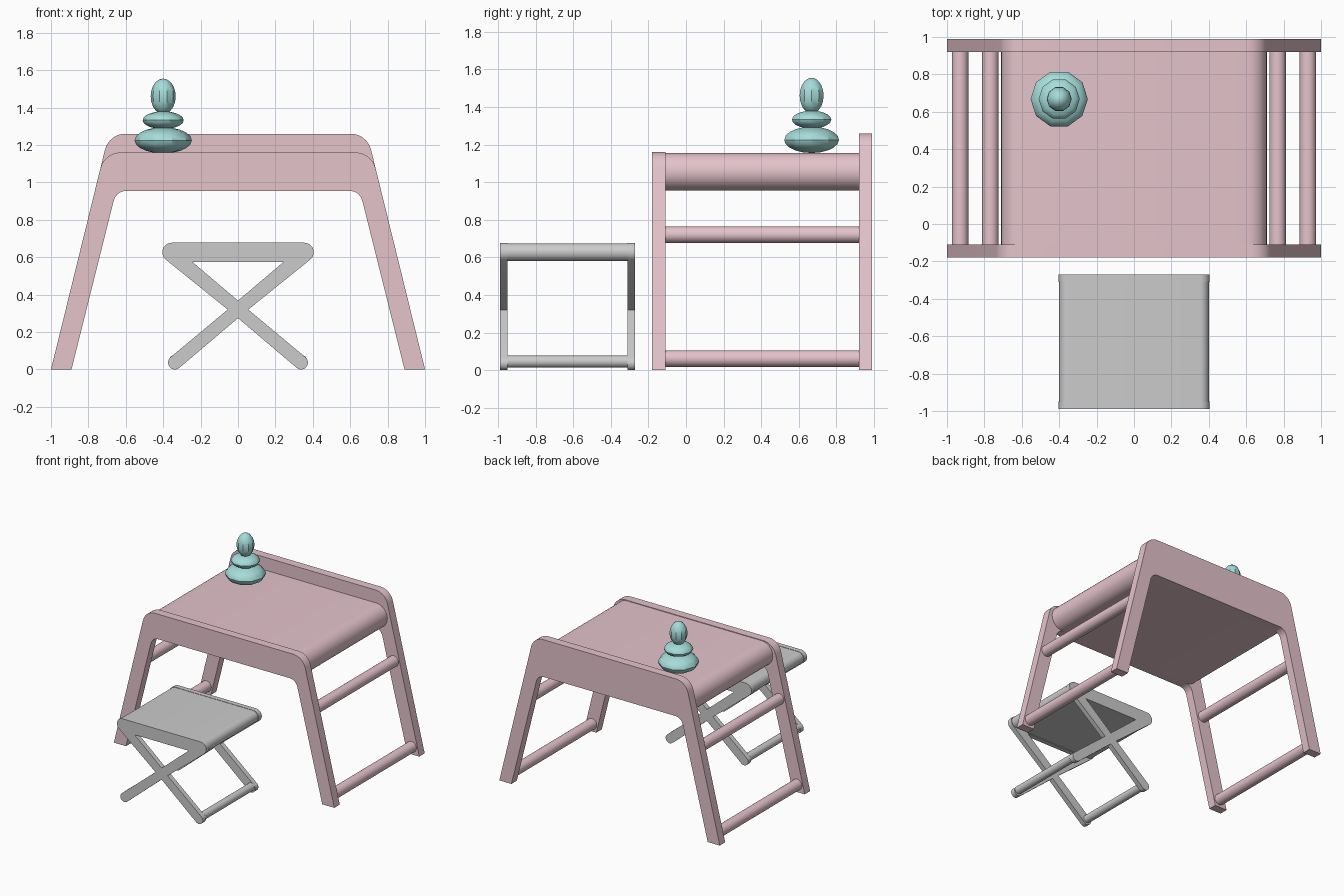
import bpy, bmesh
from math import sin, cos, radians, pi
from mathutils import Vector, Matrix

if "Cube" in bpy.data.objects:
    bpy.data.objects.remove(bpy.data.objects["Cube"])


def material(name, rgb):
    m = bpy.data.materials.new(name)
    m.diffuse_color = (*rgb, 1)
    m.use_nodes = True
    m.node_tree.nodes["Principled BSDF"].inputs["Base Color"].default_value = m.diffuse_color
    return m


PINK = material("pink", (0.78, 0.55, 0.60))
TEAL = material("teal", (0.38, 0.72, 0.70))


def finish(name, bm, mat=None, angle=30):
    """Turn a bmesh into a smooth-by-angle object."""
    bmesh.ops.recalc_face_normals(bm, faces=bm.faces)
    me = bpy.data.meshes.new(name)
    bm.to_mesh(me)
    bm.free()
    for p in me.polygons:
        p.use_smooth = True
    me.set_sharp_from_angle(angle=radians(angle))
    if mat:
        me.materials.append(mat)
    ob = bpy.data.objects.new(name, me)
    bpy.context.collection.objects.link(ob)
    return ob


def extrude(name, loops, y0, y1, mat=None):
    """Fill x-z outlines (later loops are holes) and extrude from y0 to y1."""
    cu = bpy.data.curves.new(name + "_outline", 'CURVE')
    cu.dimensions = '2D'
    cu.fill_mode = 'BOTH'
    cu.extrude = (y1 - y0) / 2
    for pts in loops:
        sp = cu.splines.new('POLY')
        sp.points.add(len(pts) - 1)
        for p, q in zip(sp.points, pts):
            p.co = (q[0], q[1], 0, 1)
        sp.use_cyclic_u = True
    tmp = bpy.data.objects.new(name + "_outline", cu)
    bpy.context.collection.objects.link(tmp)
    dg = bpy.context.evaluated_depsgraph_get()
    me = bpy.data.meshes.new_from_object(tmp.evaluated_get(dg))
    bm = bmesh.new()
    bm.from_mesh(me)
    bpy.data.objects.remove(tmp)
    bpy.data.curves.remove(cu)
    bpy.data.meshes.remove(me)
    bmesh.ops.remove_doubles(bm, verts=bm.verts, dist=1e-5)
    bm.transform(Matrix.Translation((0, (y0 + y1) / 2, 0)) @ Matrix.Rotation(pi / 2, 4, 'X'))
    return finish(name, bm, mat)


def arc(cx, cz, r, a0, a1, n=12):
    return [(cx + r * cos(radians(a0 + (a1 - a0) * i / n)),
             cz + r * sin(radians(a0 + (a1 - a0) * i / n))) for i in range(n + 1)]


def fillet(a, p, b, t, n=8):
    """Round corner p between a and b, starting t away from the corner."""
    a, p, b = Vector(a), Vector(p), Vector(b)
    u, v = (a - p).normalized(), (b - p).normalized()
    c = p + (u + v) * t / (1 + u.dot(v))
    d0, d1 = p + u * t - c, p + v * t - c
    ang = d0.angle_signed(d1)
    return [tuple(c + Matrix.Rotation(-ang * i / n, 2) @ d0) for i in range(n + 1)]


def mirrored(half):
    return half + [(-x, z) for x, z in reversed(half)]


def stadium(half_w, z0, z1):
    r = (z1 - z0) / 2
    return mirrored(arc(half_w - r, z0 + r, r, 90, -90, 16))


def rod(name, x, z, r, y0, y1, mat=None):
    bm = bmesh.new()
    bmesh.ops.create_cone(bm, cap_ends=True, segments=24, radius1=r, radius2=r, depth=y1 - y0,
                          matrix=Matrix.Translation((x, (y0 + y1) / 2, z)) @ Matrix.Rotation(pi / 2, 4, 'X'))
    finish(name, bm, mat)


# Desk end frames: splayed legs with a rounded bridge
def desk_frame(name, top, y0, y1):
    outer = (1 - 0.2458 * top, top)
    inner = (0.651, 0.955)
    half = fillet((0, top), outer, (1, 0), 0.088)
    half += [(1, 0), (0.89, 0)]
    half += fillet((0.89, 0), inner, (0, 0.955), 0.055)
    extrude(name, [mirrored(half)], y0, y1, PINK)


desk_frame("desk_front_frame", 1.16, -0.18, -0.11)
desk_frame("desk_back_frame", 1.26, 0.92, 0.99)

# Desk top with rounded sides, and side rungs
extrude("desk_top", [stadium(0.71, 0.955, 1.155)], -0.11, 0.92, PINK)
for side, s in (("left", -1), ("right", 1)):
    rod(f"desk_lower_rung_{side}", s * 0.93, 0.062, 0.044, -0.11, 0.92, PINK)
    rod(f"desk_upper_rung_{side}", s * 0.768, 0.721, 0.044, -0.11, 0.92, PINK)

# Stool end frames: top bar and crossed legs in one outline with a triangular hole
half = arc(0.354, 0.6265, 0.051, 90, -50)
half += [(0.055, 0.32)]
half += arc(0.337, 0.037, 0.037, 50, -130)
outline = mirrored(half + [(0, 0.274)])[:]
outline.remove((0, 0.274))
hole = [(-0.245, 0.5755), (0.245, 0.5755), (0, 0.368)]
for end, y0, y1 in (("front", -0.99, -0.95), ("back", -0.31, -0.27)):
    extrude(f"stool_{end}_frame", [outline, hole], y0, y1)

# Stool seat and floor rungs
extrude("stool_seat", [stadium(0.40, 0.58, 0.675)], -0.95, -0.31)
for side, s in (("left", -1), ("right", 1)):
    rod(f"stool_rung_{side}", s * 0.337, 0.046, 0.032, -0.95, -0.31)

# Stacked ornament of three low-poly ellipsoids
for name, r, z0, z1 in (("ornament_base", 0.153, 1.155, 1.295),
                        ("ornament_middle", 0.110, 1.285, 1.38),
                        ("ornament_tip", 0.067, 1.365, 1.555)):
    bm = bmesh.new()
    bmesh.ops.create_uvsphere(bm, u_segments=10, v_segments=10, radius=1)
    bm.transform(Matrix.Translation((-0.4, 0.668, (z0 + z1) / 2))
                 @ Matrix.Diagonal((r, r, (z1 - z0) / 2, 1)) @ Matrix.Rotation(pi / 2, 4, 'Z'))
    finish(name, bm, TEAL)
